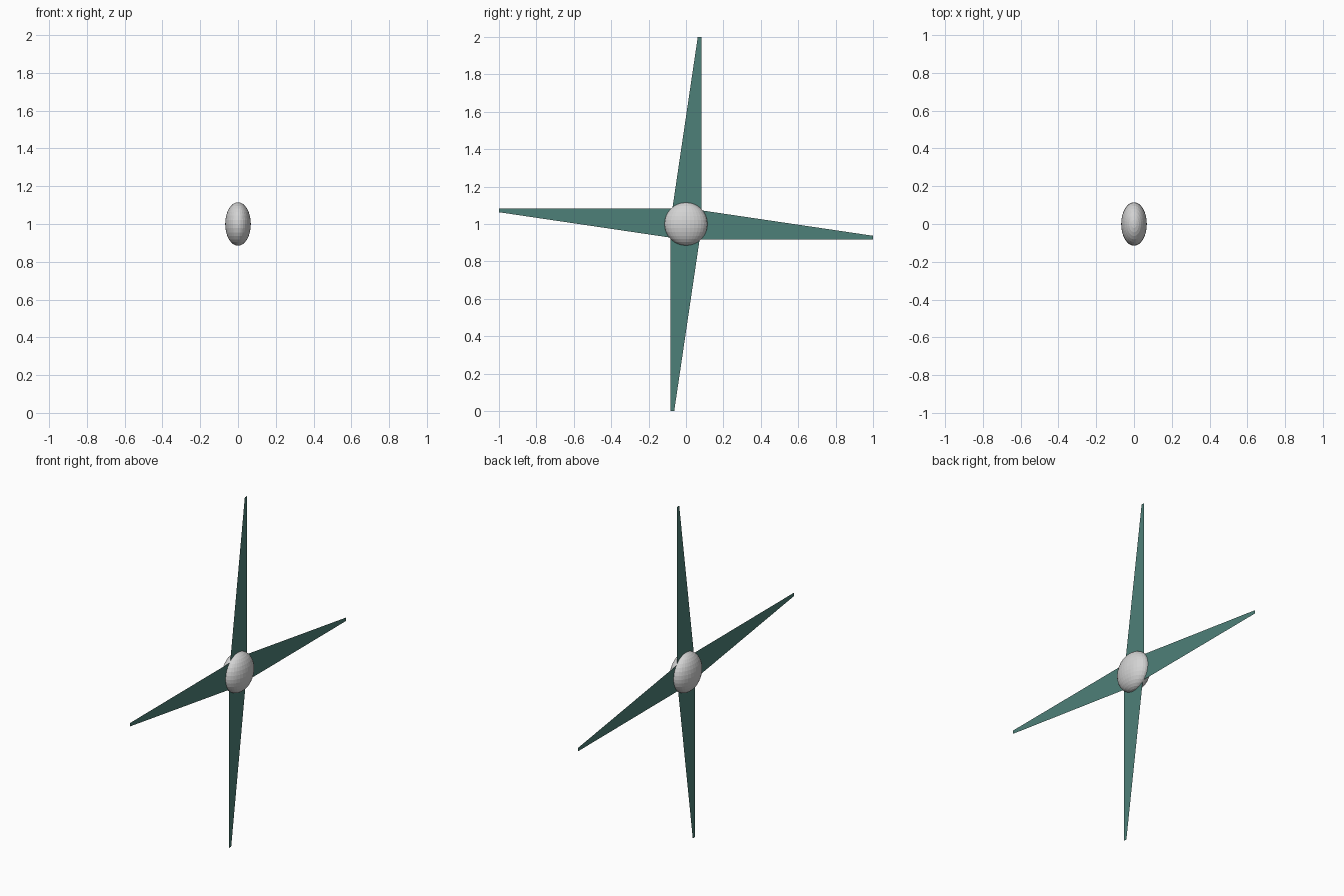
import bpy
import bmesh
import math
from mathutils import Matrix, Vector

cube = bpy.data.objects.get("Cube")
if cube:
    bpy.data.objects.remove(cube, do_unlink=True)

CENTRE = Vector((0, 0, 1))


def make_material(name, rgb):
    mat = bpy.data.materials.new(name)
    mat.use_nodes = True
    colour = (*rgb, 1)
    mat.diffuse_color = colour
    mat.node_tree.nodes["Principled BSDF"].inputs["Base Color"].default_value = colour
    return mat


def add_object(name, bm, mat):
    mesh = bpy.data.meshes.new(name)
    bm.to_mesh(mesh)
    bm.free()
    mesh.materials.append(mat)
    obj = bpy.data.objects.new(name, mesh)
    obj.location = CENTRE
    bpy.context.collection.objects.link(obj)
    return obj


green = make_material("muted teal green", (0.076, 0.216, 0.188))
grey = make_material("light grey", (0.65, 0.65, 0.65))

# Hub: sphere flattened along the rotor axis
bm = bmesh.new()
bmesh.ops.create_uvsphere(bm, u_segments=32, v_segments=16, radius=0.115)
bmesh.ops.scale(bm, vec=(0.59, 1, 1), verts=bm.verts)
add_object("hub", bm, grey)

# Blades: one flat tapered sheet, turned in quarter steps about the axis
PROFILE = [(-0.085, 0), (0.083, 0), (0.083, 1), (0.063, 1)]
for i, side in enumerate(["top", "front", "bottom", "back"]):
    bm = bmesh.new()
    bm.faces.new([bm.verts.new((0, y, z)) for y, z in PROFILE])
    turn = Matrix.Rotation(i * math.pi / 2, 3, "X")
    bmesh.ops.rotate(bm, cent=(0, 0, 0), matrix=turn, verts=bm.verts)
    add_object(side + "_blade", bm, green)
